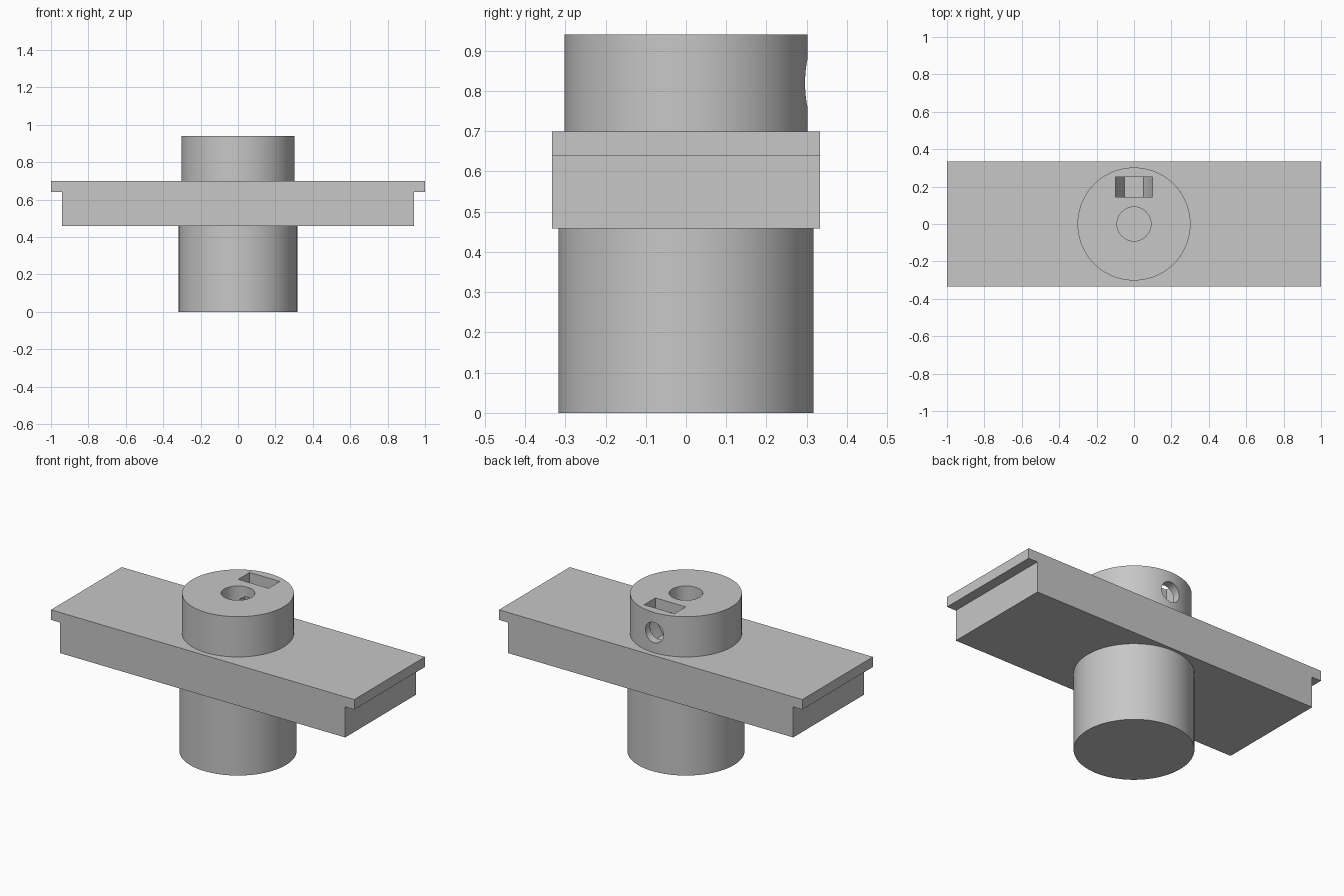
import bpy, bmesh, math
from mathutils import Matrix

if "Cube" in bpy.data.objects:
    bpy.data.objects.remove(bpy.data.objects["Cube"], do_unlink=True)

GREY = (0.57, 0.57, 0.57, 1)
grey = bpy.data.materials.new("light_grey")
grey.use_nodes = True
grey.diffuse_color = GREY
grey.node_tree.nodes["Principled BSDF"].inputs["Base Color"].default_value = GREY


def finish(name, bm):
    bmesh.ops.recalc_face_normals(bm, faces=bm.faces)
    mesh = bpy.data.meshes.new(name)
    bm.to_mesh(mesh)
    bm.free()
    mesh.materials.append(grey)
    obj = bpy.data.objects.new(name, mesh)
    bpy.context.collection.objects.link(obj)
    return obj


def cylinder(name, radius, start, end, z=None, sides=96):
    """Upright from start to end, or along y at height z when z is given."""
    bm = bmesh.new()
    place = Matrix.Translation((0, 0, (start + end) / 2))
    if z is not None:
        place = Matrix.Translation((0, (start + end) / 2, z)) @ Matrix.Rotation(math.pi / 2, 4, "X")
    bmesh.ops.create_cone(bm, cap_ends=True, segments=sides, radius1=radius,
                          radius2=radius, depth=end - start, matrix=place)
    return finish(name, bm)


def mirrored_prism(name, half, y0, y1):
    """Extrude an xz half profile, mirrored in x, from y0 to y1."""
    points = half + [(-x, z) for x, z in reversed(half)]
    bm = bmesh.new()
    face = bm.faces.new([bm.verts.new((x, y0, z)) for x, z in points])
    moved = bmesh.ops.extrude_face_region(bm, geom=[face])["geom"]
    verts = [v for v in moved if isinstance(v, bmesh.types.BMVert)]
    bmesh.ops.translate(bm, verts=verts, vec=(0, y1 - y0, 0))
    return finish(name, bm)


def smooth(obj):
    bpy.ops.object.select_all(action="DESELECT")
    obj.select_set(True)
    bpy.context.view_layer.objects.active = obj
    bpy.ops.object.shade_smooth_by_angle(angle=math.radians(30))


# Crossbar with a thin overhanging lip at each end
mirrored_prism("crossbar", [(0.94, 0.458), (0.94, 0.64), (1, 0.64), (1, 0.7)], -0.333, 0.333)

# Solid lower post
post = cylinder("lower_post", 0.317, 0, 0.458)

# Upper collar
collar = cylinder("upper_collar", 0.302, 0.7, 0.94)

# Shaft bore, set screw hole and hexagonal nut pocket open at the top
cutters = [
    cylinder("shaft_bore_cutter", 0.091, 0.6, 1.1, sides=64),
    cylinder("screw_hole_cutter", 0.06, 0, 0.4, z=0.82, sides=48),
    mirrored_prism("nut_pocket_cutter", [(0.05, 0.733), (0.1, 0.82), (0.1, 1.1)], 0.145, 0.252),
]
for cutter in cutters:
    cutter.hide_render = True
    cut = collar.modifiers.new(cutter.name, "BOOLEAN")
    cut.operation = "DIFFERENCE"
    cut.solver = "EXACT"
    cut.object = cutter

# Bake the cuts and drop the helpers
graph = bpy.context.evaluated_depsgraph_get()
baked = bpy.data.meshes.new_from_object(collar.evaluated_get(graph))
collar.modifiers.clear()
collar.data = baked
for cutter in cutters:
    bpy.data.objects.remove(cutter, do_unlink=True)

smooth(post)
smooth(collar)
